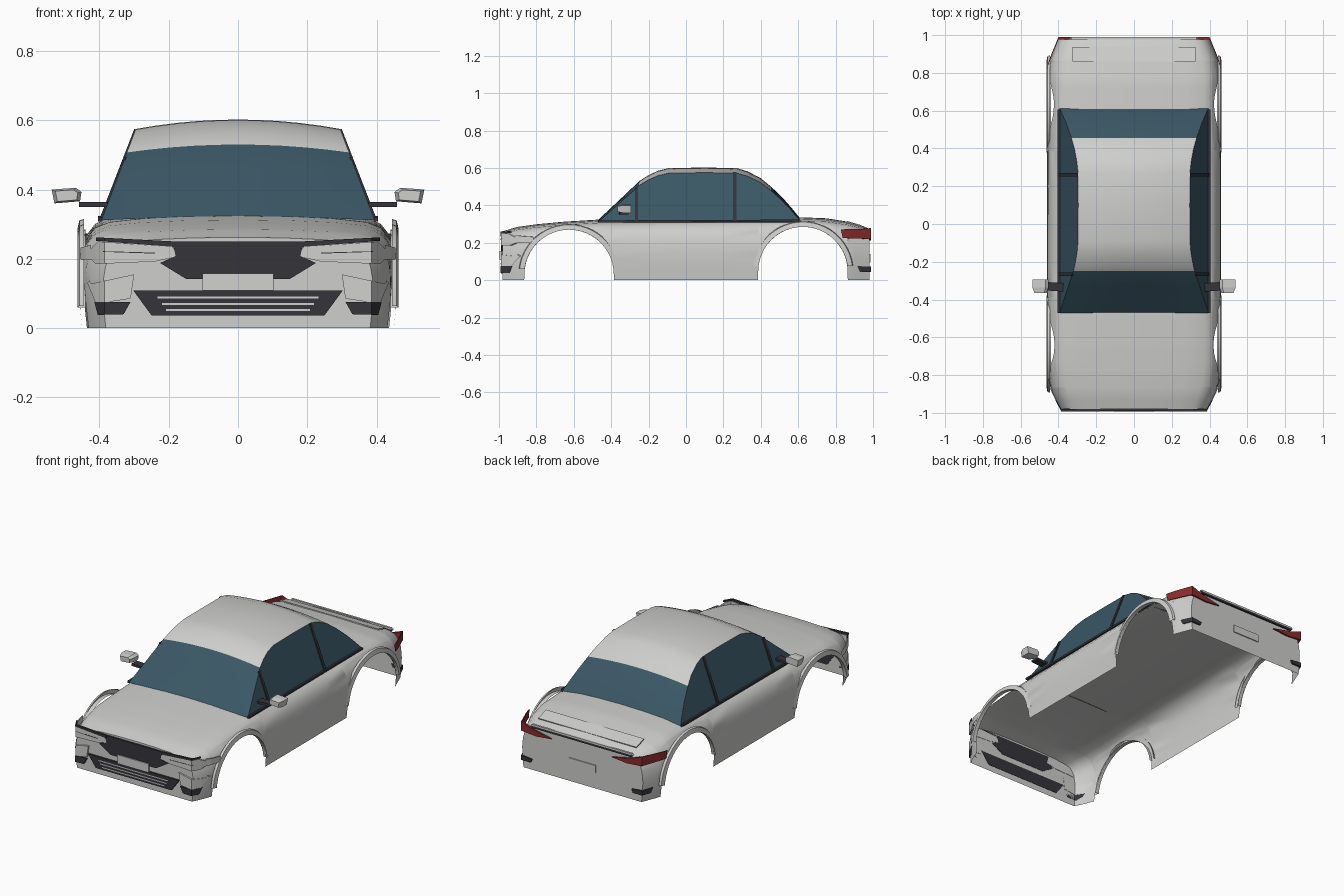
import bpy, bmesh, math
from mathutils import Vector

if "Cube" in bpy.data.objects:
    bpy.data.objects.remove(bpy.data.objects["Cube"])


def material(name, rgb):
    m = bpy.data.materials.new(name)
    m.use_nodes = True
    m.diffuse_color = (*rgb, 1)
    m.node_tree.nodes["Principled BSDF"].inputs["Base Color"].default_value = (*rgb, 1)
    return m


PAINT = material("silver paint", (0.62, 0.62, 0.61))
GLASS = material("tinted glass", (0.042, 0.095, 0.13))
DARK = material("dark trim", (0.035, 0.033, 0.042))
RED = material("red lens", (0.26, 0.025, 0.025))
LAMP = material("pale lamp", (0.64, 0.64, 0.63))


def finish(name, bm, mats, smooth=None):
    bmesh.ops.remove_doubles(bm, verts=bm.verts, dist=1e-4)
    bmesh.ops.recalc_face_normals(bm, faces=bm.faces)
    me = bpy.data.meshes.new(name)
    bm.to_mesh(me)
    bm.free()
    for m in mats:
        me.materials.append(m)
    if smooth:
        for p in me.polygons:
            p.use_smooth = True
        me.set_sharp_from_angle(angle=math.radians(smooth))
    ob = bpy.data.objects.new(name, me)
    bpy.context.collection.objects.link(ob)
    return ob


def interp(table, t):
    if t <= table[0][0]:
        return table[0][1]
    for (a, u), (b, v) in zip(table, table[1:]):
        if t <= b:
            return u + (v - u) * (t - a) / (b - a)
    return table[-1][1]


def loft(bm, sections, rule=None):
    """Skin a list of sections; rule(row, column) picks the material."""
    rows = [[bm.verts.new(p) for p in s] for s in sections]
    for i, (a, b) in enumerate(zip(rows, rows[1:])):
        for j in range(len(a) - 1):
            f = bm.faces.new((a[j], a[j + 1], b[j + 1], b[j]))
            f.material_index = rule(i, j) if rule else 0
    return rows


# Lower body: arched section swept along the car, its hem rising over the wheels
PROFILE = [(0, .45), (.08, .458), (.15, .46), (.21, .455), (.26, .44), (.295, .412)]
DECK = [(.37, .312), (.28, .322), (.15, .328), (0, .33)]
WIDTH = [(-.98, .39), (-.93, .415), (-.87, .44), (-.75, .46), (.78, .46), (.87, .445), (.98, .40)]
HEIGHT = [(-.98, .262), (-.9, .285), (-.8, .299), (-.65, .313), (-.47, .324), (0, .33),
          (.6, .337), (.75, .331), (.87, .312), (.94, .292), (.98, .275)]
ARCHES = [(-.625, .03), (.625, .045)]
RADIUS = .24


def section(y, hem):
    k, w = interp(HEIGHT, y) / .33, interp(WIDTH, y) / .46
    half = []
    for i in range(9):
        z = hem / k + (.295 - hem / k) * i / 8
        half.append((interp(PROFILE, z) * w, z * k))
    half += [(x * w, z * k) for x, z in DECK]
    return [(x, y, z) for x, z in half] + [(-x, y, z) for x, z in half[-2::-1]]


stations = [(y, 0) for y in (-.98, -.93, -.9, -.2, 0, .2, .9, .94, .98)]
for cy, cz in ARCHES:
    stations += [(cy - RADIUS, 0), (cy + RADIUS, 0)]
    for i in range(25):
        a = math.pi * i / 24
        shift = 1e-3 * math.cos(a)
        stations.append((cy - RADIUS * math.cos(a) + shift, cz + RADIUS * math.sin(a)))
bm = bmesh.new()
rows = loft(bm, [section(*s) for s in sorted(stations)])
bm.faces.new(rows[0])
bm.faces.new(rows[-1])
finish("body_shell", bm, [PAINT], 35)

# Cabin: crowned roof and leaning side glass
ROOF = [(-.47, .322), (-.4, .388), (-.32, .463), (-.25, .53), (-.2, .562), (-.15, .585), (-.09, .6),
        (.1, .602), (.27, .6), (.33, .582), (.4, .545), (.455, .5), (.52, .437), (.57, .38), (.612, .328)]


def rail(y):
    top = interp(ROOF, y)
    z = top - .011 - .016 * (top - .322) / .28
    return .395 - (z - .31) * .377, z


def cabin_section(y):
    top = interp(ROOF, y)
    x, z = rail(y)
    half = [(.395, .308)]
    half += [(x * t, top - (top - z) * t * t) for t in (1, .8, .6, .4, .2, 0)]
    return [(a, y, b) for a, b in half] + [(-a, y, b) for a, b in half[-2::-1]]


ys = [y for y, _ in ROOF]


def cabin_colour(i, j):
    side = j in (0, 11)
    return 1 if side or ys[i] < -.26 or ys[i] > .45 else 0


bm = bmesh.new()
loft(bm, [cabin_section(y) for y in ys], cabin_colour)
finish("cabin", bm, [PAINT, GLASS], 30)


def bar(name, p, q, width, thick, mat):
    """Box running from p to q."""
    p, q = Vector(p), Vector(q)
    bm = bmesh.new()
    bmesh.ops.create_cube(bm, size=1)
    bmesh.ops.scale(bm, vec=(width, (q - p).length, thick), verts=bm.verts)
    ob = finish(name, bm, [mat])
    ob.rotation_euler = (q - p).to_track_quat('Y', 'Z').to_euler()
    ob.location = (p + q) / 2
    return ob


FRONT = [(0, -.982), (.385, -.982), (.412, -.932), (.44, -.872), (.46, -.8)]
BACK = [(0, .982), (.4, .982), (.445, .872), (.462, .82)]


def plate(name, pts, mat, wrap, side=1, lift=0, depth=.008):
    """Extruded x-z outline bent round the bumper given by wrap."""
    bm = bmesh.new()
    f = bm.faces.new([bm.verts.new((x * side, 0, z)) for x, z in pts])
    for x, _ in wrap[1:-1]:
        for s in (x, -x):
            bmesh.ops.bisect_plane(bm, geom=bm.verts[:] + bm.edges[:] + bm.faces[:],
                                   plane_co=(s, 0, 0), plane_no=(1, 0, 0))
    out = math.copysign(1, wrap[0][1])
    ext = bmesh.ops.extrude_face_region(bm, geom=bm.faces[:])
    moved = {g for g in ext["geom"] if isinstance(g, bmesh.types.BMVert)}
    for v in bm.verts:
        v.co.y = interp(wrap, abs(v.co.x)) + out * (lift + (depth if v in moved else -.004))
    return finish(name, bm, [mat])


def sym(pts):
    return pts + [(-x, z) for x, z in pts[::-1]]


# Front centre: grilles, bars and number plate
plate("upper_grille", sym([(.15, .142), (.225, .188), (.18, .208), (.19, .25)]), DARK, FRONT)
plate("lower_grille", sym([(.25, .037), (.302, .108)]), DARK, FRONT)
for i in range(3):
    z, x = .052 + .018 * i, .208 + .012 * i
    plate("grille_bar", sym([(x, z - .003), (x, z + .003)]), LAMP, FRONT, lift=.006, depth=.004)
plate("front_number_plate", sym([(.103, .108), (.103, .157)]), LAMP, FRONT, lift=.006)

# Rear centre: number plate, trim strip and boot panel
plate("rear_number_plate", sym([(.09, .095), (.09, .14)]), PAINT, BACK, depth=.004)
plate("boot_trim_strip", sym([(.33, .256), (.33, .268)]), DARK, BACK)
plate("boot_lip", sym([(.34, .268), (.33, .278)]), PAINT, BACK)
bar("boot_panel", (0, .86, .314), (0, .935, .292), .65, .006, PAINT)

for s in (1, -1):
    tag = "left_" if s > 0 else "right_"
    # Lamps and bumper inserts
    plate(tag + "headlight", [(.17, .208), (.24, .192), (.41, .185), (.44, .213), (.405, .25), (.19, .235)],
          LAMP, FRONT, s)
    plate(tag + "headlight_brow", [(.18, .234), (.41, .252), (.41, .262), (.18, .25)], DARK, FRONT, s, .002)
    plate(tag + "lamp_line", [(.24, .215), (.39, .22), (.39, .222), (.24, .218)], DARK, FRONT, s, .007, .002)
    plate(tag + "side_lamp", [(.425, .198), (.455, .198), (.455, .232), (.425, .24)], LAMP, FRONT, s, .002)
    plate(tag + "bumper_insert", [(.31, .085), (.41, .07), (.435, .13), (.428, .138), (.3, .155)][:4]
          + [(.425, .128), (.3, .155)], LAMP, FRONT, s)
    plate(tag + "front_vent", [(.33, .04), (.405, .038), (.415, .076), (.31, .076)], DARK, FRONT, s, .002)
    plate(tag + "tail_light", [(.2, .222), (.3, .212), (.455, .225), (.458, .272), (.4, .276), (.33, .25)],
          RED, BACK, s)
    plate(tag + "rear_vent", [(.34, .045), (.42, .045), (.425, .075), (.33, .065)], DARK, BACK, s)

    # Window trim
    bar(tag + "belt_trim", (s * .398, -.47, .314), (s * .398, .605, .318), .012, .012, DARK)
    for y in (-.265, .26):
        x, z = rail(y)
        bar(tag + "window_pillar", (s * .397, y, .312), (s * x, y, z), .018, .008, DARK)

    # Door mirror
    bar(tag + "mirror_arm", (s * .375, -.335, .357), (s * .457, -.33, .357), .045, .014, DARK)
    bm = bmesh.new()
    shell = [(.452, .393), (.468, .405), (.538, .4), (.53, .36), (.456, .366)]
    loops = [[bm.verts.new((s * (.495 + (x - .495) * k), y, .382 + (z - .382) * k)) for x, z in shell]
             for y, k in ((-.365, .75), (-.335, 1), (-.295, 1))]
    for a, b in zip(loops, loops[1:]):
        for i in range(5):
            bm.faces.new((a[i], a[i - 1], b[i - 1], b[i]))
    bm.faces.new(loops[0])
    bm.faces.new(loops[-1])
    finish(tag + "mirror", bm, [PAINT])

    # Wheel arch lips
    for (cy, cz), end in zip(ARCHES, ("front", "rear")):
        bm = bmesh.new()
        arcs = []
        for i in range(25):
            a = math.pi * (.04 + .92 * i / 24)
            ring = [(.44, 0), (.464, 0), (.458, .026), (.445, .03)]
            arcs.append([(s * x, cy + (RADIUS + r) * math.cos(a), cz + (RADIUS + r) * math.sin(a))
                         for x, r in ring])
        loft(bm, arcs)
        finish(tag + end + "_arch_lip", bm, [PAINT], 35)
